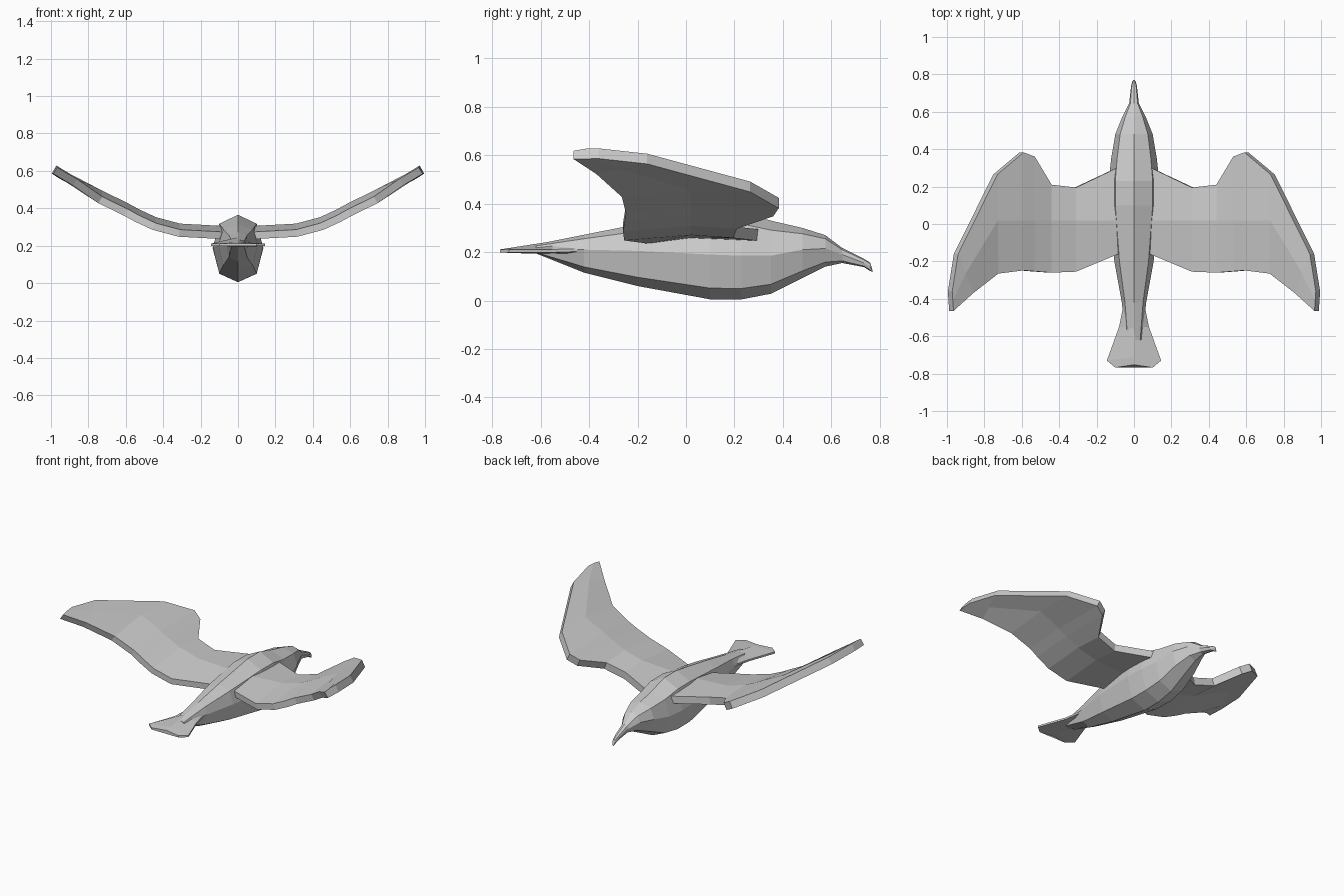
import bpy, bmesh, math


def make_object(name, verts, faces, mirror=False):
    mesh = bpy.data.meshes.new(name)
    mesh.from_pydata(verts, [], faces)
    bm = bmesh.new()
    bm.from_mesh(mesh)
    bmesh.ops.recalc_face_normals(bm, faces=bm.faces)
    bm.to_mesh(mesh)
    bm.free()
    ob = bpy.data.objects.new(name, mesh)
    bpy.context.collection.objects.link(ob)
    if mirror:
        ob.modifiers.new("Mirror", 'MIRROR').use_axis[0] = True
    return ob


def loft(name, rings, mirror=False):
    n = len(rings[0])
    verts = [p for r in rings for p in r]
    faces = [(i * n + j, i * n + (j + 1) % n, (i + 1) * n + (j + 1) % n, (i + 1) * n + j)
             for i in range(len(rings) - 1) for j in range(n)]
    faces += [tuple(range(n)), tuple(range(len(verts) - n, len(verts)))]
    return make_object(name, verts, faces, mirror)


# Body, head and hooked beak: y, half width, bottom z, middle z, top z
body = [(-0.62, 0.045, 0.195, 0.208, 0.232), (-0.42, 0.065, 0.115, 0.21, 0.272),
        (-0.20, 0.105, 0.06, 0.205, 0.315), (0.10, 0.135, 0.005, 0.19, 0.365),
        (0.23, 0.135, 0.005, 0.185, 0.365), (0.35, 0.122, 0.028, 0.185, 0.33),
        (0.48, 0.10, 0.093, 0.21, 0.30), (0.575, 0.062, 0.14, 0.215, 0.27),
        (0.645, 0.026, 0.155, 0.19, 0.217), (0.735, 0.016, 0.138, 0.155, 0.172),
        (0.76, 0.010, 0.122, 0.14, 0.157), (0.77, 0.004, 0.118, 0.121, 0.125)]
rings = []
for y, w, b, m, t in body:
    hi, lo = m + 0.73 * (t - m), m + 0.75 * (b - m)
    u = 0.74 * w
    rings.append([(0, y, b), (u, y, lo), (w, y, m), (u, y, hi),
                  (0, y, t), (-u, y, hi), (-w, y, m), (-u, y, lo)])
loft("body", rings)

# Fanned tail: y at centre, y at edge, half width, bottom z, edge z, top z
tail = [(-0.40, -0.40, 0.05, 0.185, 0.21, 0.265), (-0.55, -0.55, 0.08, 0.192, 0.205, 0.245),
        (-0.71, -0.73, 0.145, 0.196, 0.205, 0.220), (-0.752, -0.768, 0.10, 0.198, 0.205, 0.213)]
loft("tail", [[(0, yc, b), (w, ye, e - 0.006), (w, ye, e + 0.006),
               (0, yc, t), (-w, ye, e + 0.006), (-w, ye, e - 0.006)]
              for yc, ye, w, b, e, t in tail])

# Wings: leading x, y; trailing x, y; top z; slope
wing = [(0.07, 0.31, 0.07, -0.155, 0.305, 0.05), (0.31, 0.195, 0.31, -0.255, 0.318, 0.16),
        (0.44, 0.21, 0.44, -0.26, 0.353, 0.38), (0.53, 0.36, 0.53, -0.253, 0.395, 0.48),
        (0.59, 0.383, 0.59, -0.248, 0.428, 0.5), (0.73, 0.265, 0.725, -0.265, 0.495, 0.53),
        (0.94, -0.16, 0.86, -0.37, 0.610, 0.55), (0.972, -0.36, 0.965, -0.465, 0.632, 0.55)]
rings = []
for i, (xl, yl, xt, yt, z, s) in enumerate(wing):
    k = math.hypot(1, s)
    dx, dz = 0.048 * s / k, -0.048 / k
    ym = 0.02 if i < 6 else (yl + yt) / 2
    f = (ym - yt) / (yl - yt)
    xm = xt + f * (xl - xt)
    zt = z - 0.032 - s * (xl - xt) * 0.5 if i < 7 else 0.618
    zl = z - (0.012 if i < 3 else 0.004)
    zm = z if i < 6 else (zl + zt) / 2 + 0.004
    top = [(xl, yl, zl), (xm, ym, zm), (xt, yt, zt)]
    rings.append(top + [(x + dx, y, q + dz * (0.8 if y == yt else 1)) for x, y, q in reversed(top)])
loft("wings", rings, mirror=True)
